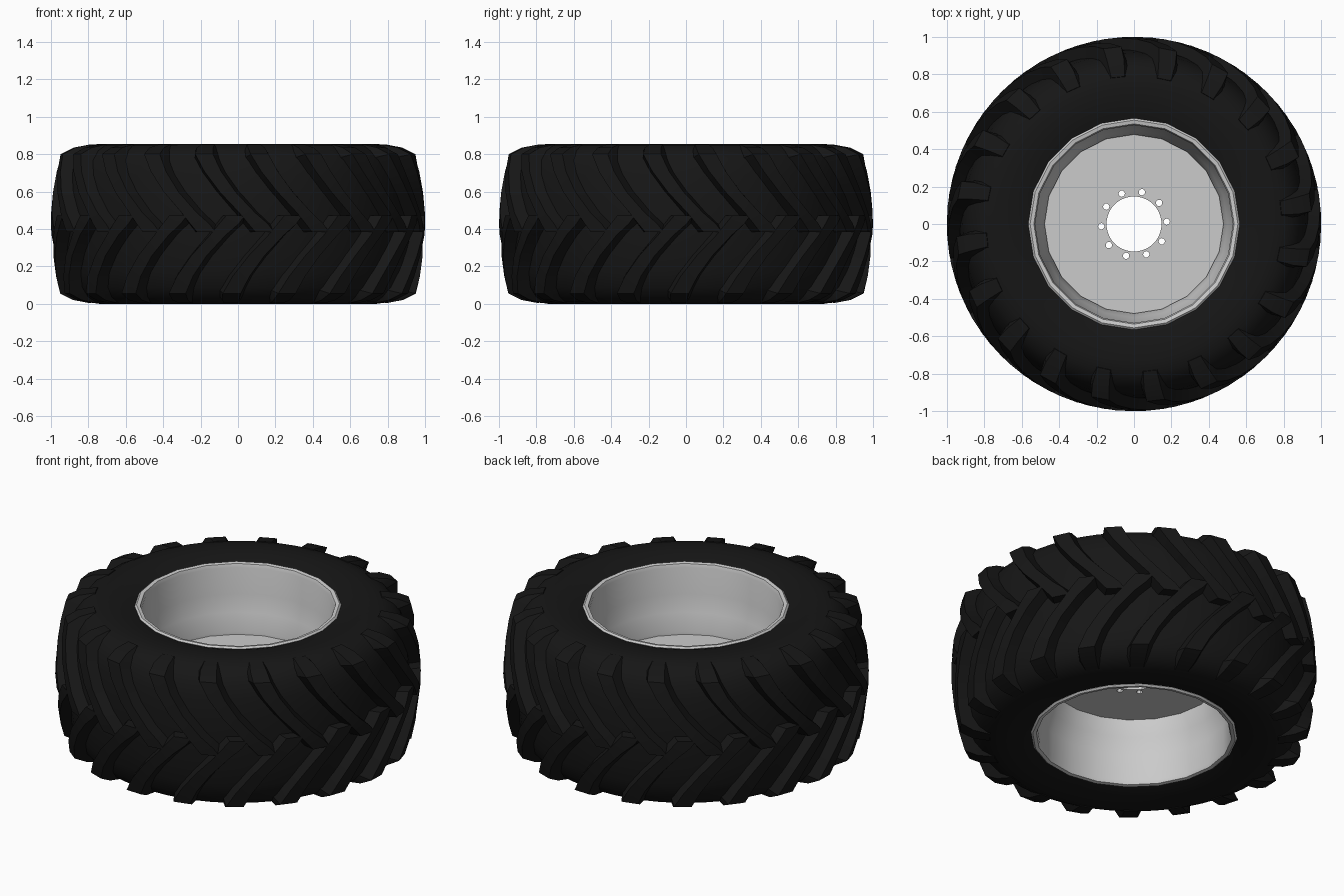
import bpy, bmesh
from math import sin, cos, pi, radians

if "Cube" in bpy.data.objects:
    bpy.data.objects.remove(bpy.data.objects["Cube"])

MID = 0.4275   # mid height of the wheel
LUGS = 20      # lugs per side

rubber = bpy.data.materials.new("black_rubber")
rubber.diffuse_color = (0.008, 0.008, 0.008, 1)
rubber.use_nodes = True
rubber.node_tree.nodes["Principled BSDF"].inputs["Base Color"].default_value = rubber.diffuse_color


def polar(r, a, z):
    return (r * cos(a), r * sin(a), z)


def finish(bm, name, mat=None, angle=30):
    bmesh.ops.recalc_face_normals(bm, faces=bm.faces[:])
    me = bpy.data.meshes.new(name)
    bm.to_mesh(me)
    bm.free()
    ob = bpy.data.objects.new(name, me)
    bpy.context.collection.objects.link(ob)
    if mat:
        me.materials.append(mat)
    bpy.ops.object.select_all(action='DESELECT')
    bpy.context.view_layer.objects.active = ob
    ob.select_set(True)
    bpy.ops.object.shade_smooth_by_angle(angle=radians(angle))
    return ob


def lathe(name, profile, n, mat=None, angle=30):
    """Spin a closed (radius, z) profile around the z axis."""
    bm = bmesh.new()
    rings = [[bm.verts.new(polar(r, 2 * pi * i / n + pi / 2, z)) for r, z in profile]
             for i in range(n)]
    m = len(profile)
    for i in range(n):
        a, b = rings[i], rings[(i + 1) % n]
        for j in range(m):
            k = (j + 1) % m
            bm.faces.new((a[j], b[j], b[k], a[k]))
    return finish(bm, name, mat, angle)


def mirrored(half):
    """Add the lower half of a (radius, height above middle) profile."""
    top = [(r, MID + h) for r, h in half]
    return top + [(r, MID - h) for r, h in reversed(half)]


# Tyre body: bead, bulging sidewall, shoulder, crown
lathe("tyre_body", mirrored([
    (0.545, 0.36), (0.55, 0.395), (0.60, 0.412), (0.67, 0.424), (0.74, 0.4275),
    (0.80, 0.418), (0.85, 0.39), (0.89, 0.34), (0.915, 0.26), (0.93, 0.15),
    (0.935, 0.05)]), 60, rubber, 50)

# Tread lugs: outer r, height, base r, base height, angle, half width
STATIONS = [
    (0.998, -0.045, 0.92, -0.045, 8.3, 0.050),
    (1.000, 0.000, 0.92, 0.000, 6.2, 0.052),
    (0.998, 0.060, 0.92, 0.060, 2.8, 0.042),
    (0.988, 0.170, 0.91, 0.170, -3.2, 0.042),
    (0.972, 0.280, 0.89, 0.270, -8.0, 0.045),
    (0.950, 0.372, 0.86, 0.350, -11.0, 0.048),
    (0.880, 0.407, 0.83, 0.380, -11.6, 0.045),
    (0.790, 0.424, 0.78, 0.400, -11.8, 0.036)]


def lugs(name, side, offset):
    bm = bmesh.new()
    for i in range(LUGS):
        rings = []
        for ro, ho, ri, hi, ang, w in STATIONS:
            a = radians(ang - 90 + offset + i * 360 / LUGS)
            wo, wi = w / ro, (w + 0.022) / ri
            rings.append([bm.verts.new(polar(r, a + d, MID + side * h)) for r, d, h in
                          ((ri, -wi, hi), (ro, -wo, ho), (ro, wo, ho), (ri, wi, hi))])
        for p, q in zip(rings, rings[1:]):
            for j in range(4):
                k = (j + 1) % 4
                bm.faces.new((p[j], p[k], q[k], q[j]))
        bm.faces.new(rings[0])
        bm.faces.new(rings[-1])
    finish(bm, name, rubber)


lugs("upper_lugs", 1, 0)
lugs("lower_lugs", -1, 180 / LUGS)

# Rim barrel: rolled lip, bead seat, stepped drop centre (closed shell)
inner = [(0.562, 0.375), (0.565, 0.40), (0.555, 0.409), (0.535, 0.405), (0.528, 0.385),
         (0.528, 0.226), (0.500, 0.128), (0.478, 0.020)]
outer = [(0.49, 0.02), (0.512, 0.128), (0.54, 0.226), (0.54, 0.375)]
ring = mirrored(inner)
back = [(r, MID - h) for r, h in outer] + [(r, MID + h) for r, h in reversed(outer)]
lathe("rim_barrel", ring + back, 20)

# Wheel disc: filled outline with hub hole and ten bolt holes
curve = bpy.data.curves.new("wheel_disc", 'CURVE')
curve.dimensions = '2D'
curve.fill_mode = 'BOTH'
curve.extrude = 0.016


def circle(cx, cy, r, n):
    s = curve.splines.new('POLY')
    s.points.add(n - 1)
    for i, p in enumerate(s.points):
        a = 2 * pi * i / n + pi / 2
        p.co = (cx + r * cos(a), cy + r * sin(a), 0, 1)
    s.use_cyclic_u = True


circle(0, 0, 0.484, 20)
circle(0, 0, 0.147, 40)
for i in range(10):
    a = radians(4 + 36 * i)
    circle(0.175 * cos(a), 0.175 * sin(a), 0.017, 12)
disc = bpy.data.objects.new("wheel_disc", curve)
disc.location.z = MID - 0.012
bpy.context.collection.objects.link(disc)
bpy.ops.object.select_all(action='DESELECT')
bpy.context.view_layer.objects.active = disc
disc.select_set(True)
bpy.ops.object.convert(target='MESH')
bpy.ops.object.shade_smooth_by_angle(angle=radians(30))
